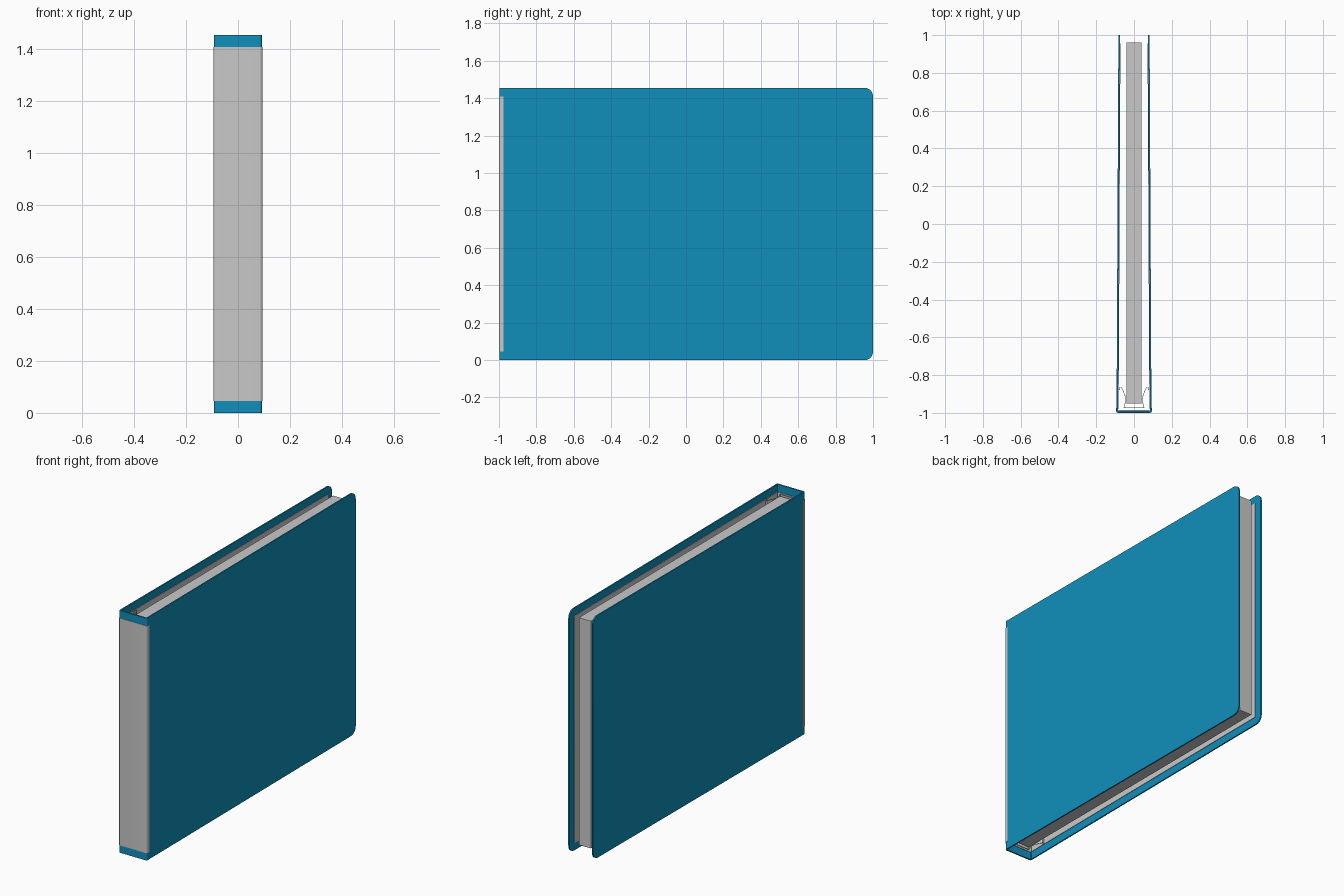
import bpy, bmesh, math

if "Cube" in bpy.data.objects:
    bpy.data.objects.remove(bpy.data.objects["Cube"])

H = 1.455            # cover height
Z0, Z1 = 0.045, 1.41 # extent of the grey label, lining and pages


def mat(name, rgb):
    m = bpy.data.materials.new(name)
    m.diffuse_color = (*rgb, 1)
    m.use_nodes = True
    m.node_tree.nodes["Principled BSDF"].inputs["Base Color"].default_value = m.diffuse_color
    return m


BLUE = mat("blue_cover", (0.005, 0.275, 0.497))
GREY = mat("light_grey", (0.584, 0.584, 0.584))


def finish(name, bm, m):
    bmesh.ops.recalc_face_normals(bm, faces=bm.faces)
    me = bpy.data.meshes.new(name)
    bm.to_mesh(me)
    bm.free()
    me.materials.append(m)
    ob = bpy.data.objects.new(name, me)
    bpy.context.collection.objects.link(ob)
    return ob


def prism(bm, pts, vec):
    f = bm.faces.new([bm.verts.new(p) for p in pts])
    g = bmesh.ops.extrude_face_region(bm, geom=[f])
    bmesh.ops.translate(bm, vec=vec, verts=[v for v in g["geom"] if isinstance(v, bmesh.types.BMVert)])


def ribbon(name, path, thick, z0, z1, m):
    """Thin upright strip following a plan path, thickened to its left."""
    off = []
    for i, (x, y) in enumerate(path):
        a, b = path[max(i - 1, 0)], path[min(i + 1, len(path) - 1)]
        dx, dy = b[0] - a[0], b[1] - a[1]
        l = math.hypot(dx, dy)
        off.append((x - dy / l * thick, y + dx / l * thick))
    bm = bmesh.new()
    # one quad block per segment row, joined as a single strip
    rows = [[bm.verts.new((p[0], p[1], z)) for p, z in ((a, z0), (b, z0), (b, z1), (a, z1))]
            for a, b in zip(path, off)]
    for r, s in zip(rows, rows[1:]):
        for k in range(4):
            bm.faces.new((r[k], r[(k + 1) % 4], s[(k + 1) % 4], s[k]))
    bm.faces.new(rows[0])
    bm.faces.new(rows[-1])
    return finish(name, bm, m)


def side_x(y):
    """Outer half width: the covers lean in slightly towards the open edge."""
    return 0.0925 - 0.005 * (y + 1)


def panel(name, side, y0, y1, z0, z1, r, inset, thick, m):
    """Upright board with two rounded corners at the open edge."""
    yz = [(y0, z1), (y0, z0)]
    for cz, a0 in ((z0 + r, -90), (z1 - r, 0)):
        for k in range(9):
            a = math.radians(a0 + k * 11.25)
            yz.append((y1 - r + r * math.cos(a), cz + r * math.sin(a)))
    bm = bmesh.new()
    prism(bm, [(side * (side_x(y) - inset), y, z) for y, z in yz], (-side * thick, 0, 0))
    return finish(name, bm, m)


def spine_path(w, back, reach, r):
    """U-shaped plan path round the spine, left to right."""
    half = [(w - r + r * math.cos(a), back + r - r * math.sin(a))
            for a in (math.radians(90 - k * 15) for k in range(7))] + [(w, reach)]
    return [(-x, y) for x, y in reversed(half)] + half


# cover boards and inner linings
for side, tag in ((-1, "left"), (1, "right")):
    panel(f"{tag}_cover", side, -0.985, 1.0, 0, H, 0.045, 0, 0.008, BLUE)
    panel(f"{tag}_lining", side, -0.98, 0.955, Z0, Z1, 0.004, 0.008, 0.003, GREY)

# spine, its lining and the wrapped label
ribbon("spine", spine_path(0.0925, -0.998, -0.983, 0.010), 0.009, 0, H, BLUE)
ribbon("spine_lining", [(-0.083, -0.989), (0.083, -0.989)], 0.003, Z0, Z1, GREY)
ribbon("spine_label", spine_path(0.0945, -1.0, -0.975, 0.011), 0.002, Z0, Z1, GREY)

# page block
bm = bmesh.new()
prism(bm, [(-0.04, -0.95, Z0), (0.04, -0.95, Z0), (0.04, 0.96, Z0), (-0.04, 0.96, Z0)], (0, 0, Z1 - Z0))
finish("page_block", bm, GREY)

# clamp holding the pages: hooked flanges joined by a back strip
hook = [(0.052, -0.972), (0.044, -0.945), (0.044, -0.915), (0.055, -0.885),
        (0.066, -0.863), (0.075, -0.862), (0.079, -0.878)]
for side, tag in ((-1, "left"), (1, "right")):
    ribbon(f"{tag}_clamp_flange", [(side * x, y) for x, y in hook], 0.003 * -side, Z0, Z1, GREY)
ribbon("clamp_back", [(-0.052, -0.974), (0.052, -0.974)], 0.003, Z0, Z1, GREY)

# smooth shading with crisp edges
for ob in bpy.context.collection.objects:
    ob.select_set(True)
    bpy.context.view_layer.objects.active = ob
bpy.ops.object.shade_smooth_by_angle(angle=math.radians(30))
